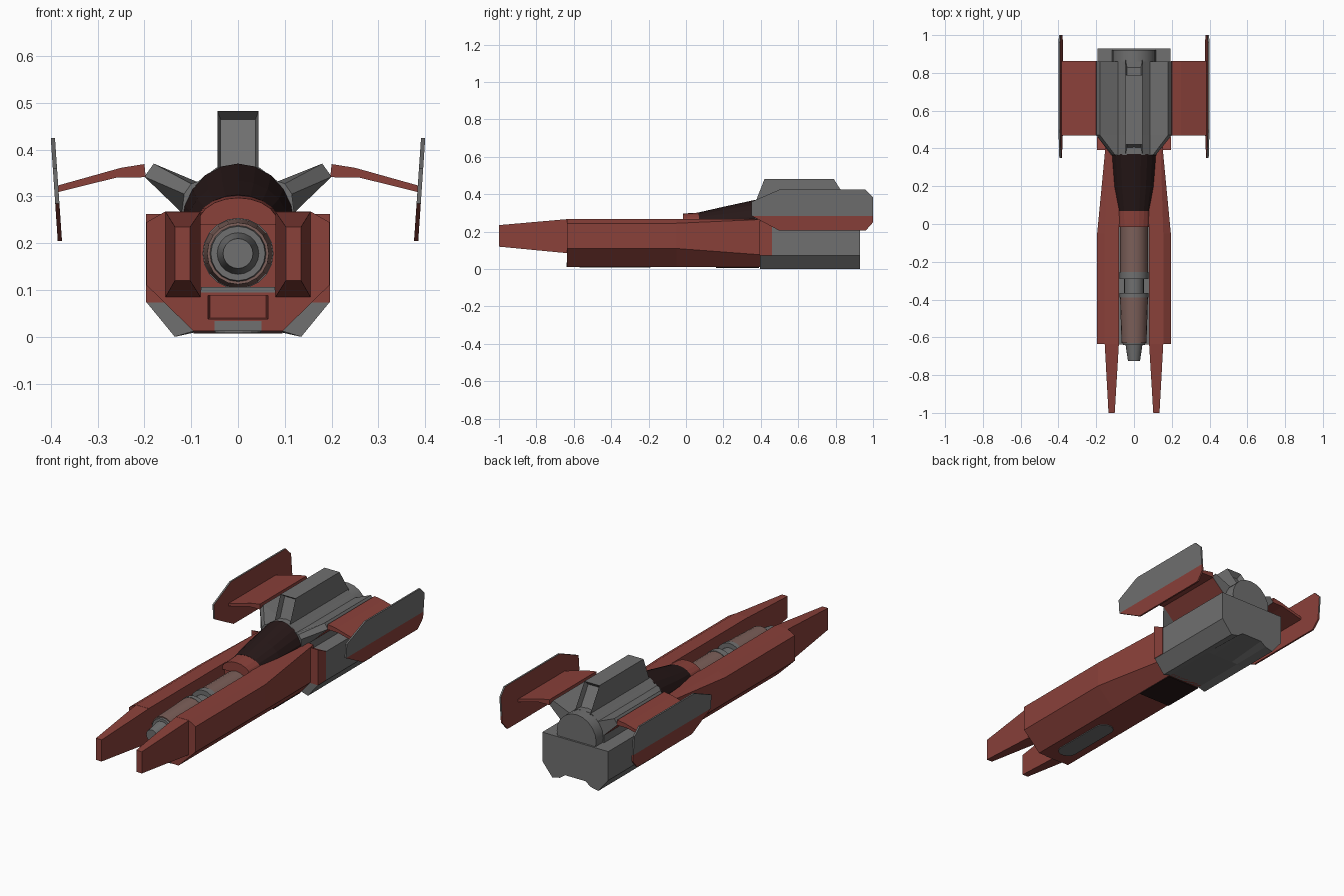
import bpy, bmesh, math
from mathutils import Matrix

if "Cube" in bpy.data.objects:
    bpy.data.objects.remove(bpy.data.objects["Cube"])


def material(name, rgb):
    m = bpy.data.materials.new(name)
    m.diffuse_color = (*rgb, 1)
    m.use_nodes = True
    m.node_tree.nodes["Principled BSDF"].inputs["Base Color"].default_value = m.diffuse_color
    return m


RED = material("dull red", (0.255, 0.052, 0.042))
GREY = material("grey", (0.16, 0.16, 0.16))
DARK = material("dark glass", (0.02, 0.009, 0.009))
BARREL = material("red grey", (0.20, 0.115, 0.10))


def finish(name, bm, mats):
    bmesh.ops.remove_doubles(bm, verts=bm.verts, dist=1e-5)
    bmesh.ops.recalc_face_normals(bm, faces=bm.faces)
    me = bpy.data.meshes.new(name)
    bm.to_mesh(me)
    bm.free()
    ob = bpy.data.objects.new(name, me)
    bpy.context.collection.objects.link(ob)
    for m in mats:
        me.materials.append(m)
    return ob


def skin(bm, rings):
    """Join rings of points with quads and cap both ends."""
    vs = [[bm.verts.new(p) for p in r] for r in rings]
    n = len(vs[0])
    for a, b in zip(vs, vs[1:]):
        for i in range(n):
            j = (i + 1) % n
            bm.faces.new((a[i], a[j], b[j], b[i]))
    bm.faces.new(vs[0])
    bm.faces.new(vs[-1][::-1])


def loft(name, sections, *mats):
    """Sections are (y, [(x, z), ...])."""
    bm = bmesh.new()
    skin(bm, [[(x, y, z) for x, z in pts] for y, pts in sections])
    return finish(name, bm, mats)


def sym(pts):
    """Complete a half profile across x = 0."""
    return pts + [(-x, z) for x, z in reversed(pts) if x > 1e-6]


def rect(x0, x1, z0, z1):
    return [(x0, z0), (x1, z0), (x1, z1), (x0, z1)]


def box(name, x0, x1, y0, y1, z0, z1, mat):
    r = rect(x0, x1, z0, z1)
    return loft(name, [(y0, r), (y1, r)], mat)


def arch(w, base, top, n=10):
    return [(w * math.cos(math.pi * i / n), base + (top - base) * math.sin(math.pi * i / n))
            for i in range(n + 1)]


def mirror(ob):
    me = ob.data.copy()
    me.transform(Matrix.Scale(-1, 4, (1, 0, 0)))
    me.flip_normals()
    other = bpy.data.objects.new(ob.name.replace("right", "left"), me)
    bpy.context.collection.objects.link(other)


# Long lower hull with an open channel on top
def hull(x, top, low):
    return sym([(0, 0.012), (0.095, 0.012), (x, low), (x, top),
                (min(0.155, x - 0.01), 0.268), (0.08, 0.268), (0.08, 0.1)])


body = loft("hull", [(-0.635, hull(0.195, 0.245, 0.11)), (-0.05, hull(0.195, 0.245, 0.11)),
                     (0.42, hull(0.15, 0.266, 0.075))], RED)

# Slot in the hull front, cut out
slot = loft("slot_cutter", [(-0.7, rect(-0.07, 0.07, 0.035, 0.088)),
                            (-0.58, rect(-0.06, 0.06, 0.04, 0.088))], RED)
slot.hide_render = True
slot.hide_viewport = True
cut = body.modifiers.new("slot", "BOOLEAN")
cut.operation = "DIFFERENCE"
cut.object = slot
box("channel_floor", -0.079, 0.079, -0.637, 0, 0.095, 0.106, GREY)
box("front_chin_plate", -0.05, 0.05, -0.638, -0.633, 0.012, 0.034, GREY)

# Forward prongs
mirror(loft("right_prong", [(-1.0, rect(0.102, 0.135, 0.12, 0.235)),
                            (-0.635, rect(0.08, 0.155, 0.085, 0.267))], RED))

# Belly details
box("belly_dark_panel", -0.095, 0.095, 0.16, 0.39, 0.007, 0.014, DARK)
bm = bmesh.new()
oval = []
for i in range(16):
    a = math.tau * (i + 0.5) / 16
    oval.append((0.05 * math.cos(a), -0.38 + 0.05 * math.sin(a) + (0.14 if math.sin(a) > 0 else -0.14)))
skin(bm, [[(x, y, z) for x, y in oval] for z in (0.008, 0.014)])
finish("belly_oval_panel", bm, [GREY])

# Cannon between the prongs, stacked from turned pieces
AXIS = 0.178


def turned(name, y0, r0, y1, r1, mat, z=AXIS, n=20):
    def circle(r):
        return [(r * math.cos(math.tau * i / n), z + r * math.sin(math.tau * i / n)) for i in range(n)]
    ob = loft(name, [(y0, circle(r0)), (y1, circle(r1))], mat)
    bpy.ops.object.select_all(action="DESELECT")
    ob.select_set(True)
    bpy.context.view_layer.objects.active = ob
    bpy.ops.object.shade_smooth_by_angle(angle=math.radians(30))


for name, y0, r0, y1, r1, mat in [
        ("cannon_muzzle", -0.725, 0.032, -0.63, 0.046, GREY),
        ("cannon_muzzle_ring", -0.64, 0.058, -0.62, 0.062, GREY),
        ("cannon_front_barrel", -0.63, 0.066, -0.39, 0.074, BARREL),
        ("cannon_front_ring", -0.39, 0.076, -0.365, 0.076, GREY),
        ("cannon_neck", -0.365, 0.052, -0.29, 0.052, GREY),
        ("cannon_rear_ring", -0.29, 0.076, -0.255, 0.076, GREY),
        ("cannon_rear_barrel", -0.255, 0.073, 0.01, 0.073, BARREL)]:
    turned(name, y0, r0, y1, r1, mat)

# Cockpit
box("cockpit_base", -0.085, 0.085, 0, 0.42, 0.09, 0.267, RED)
loft("canopy_front_frame", [(-0.015, arch(0.086, 0.24, 0.297)), (0.07, arch(0.09, 0.24, 0.302))], RED)
loft("canopy", [(0.068, arch(0.088, 0.24, 0.303)), (0.2, arch(0.108, 0.24, 0.333)),
                (0.37, arch(0.12, 0.24, 0.37))], DARK)

# Rear engine block, with a shallow notch under the tail
low = [(0.194, 0.225), (0.194, 0.072), (0.135, 0.0)]
loft("engine_block", [(0.395, sym([(0, 0.225)] + low + [(0.095, 0.012), (0.06, 0.012), (0, 0.012)])),
                      (0.7, sym([(0, 0.225)] + low + [(0.095, 0.012), (0.06, 0.012), (0, 0.012)])),
                      (0.93, sym([(0, 0.225)] + low + [(0.09, 0.01), (0.06, 0.032), (0, 0.032)]))], GREY)
loft("collar", [(0.392, rect(-0.196, 0.196, 0.073, 0.262)),
                (0.46, rect(-0.196, 0.196, 0.073, 0.228))], RED)
turned("upper_engine_tube", 0.36, 0.116, 0.92, 0.116, GREY, z=0.25)

# Shoulders that carry the wings, red underneath
full = sym([(0, 0.365), (0.045, 0.362), (0.085, 0.33), (0.18, 0.37), (0.2, 0.342),
            (0.12, 0.265), (0.12, 0.215), (0, 0.215)])
narrow = sym([(0, 0.365), (0.045, 0.362), (0.085, 0.332), (0.1, 0.327), (0.115, 0.305),
              (0.12, 0.265), (0.12, 0.215), (0, 0.215)])
shoulders = loft("shoulders", [(0.365, narrow), (0.47, full), (0.86, full)], GREY, RED)
for f in shoulders.data.polygons:
    if f.normal.z < -0.3 and abs(f.center.x) > 0.1 and f.center.y > 0.5:
        f.material_index = 1

# Wings
wing = [(0.18, 0.37), (0.2, 0.369), (0.25, 0.361), (0.389, 0.322), (0.389, 0.308), (0.26, 0.34), (0.197, 0.341)]
mirror(loft("right_wing", [(0.468, wing[1:]), (0.862, wing[1:])], RED))


# Wing-tip fins: grey outside, red inside and along the bottom
def fin(name, outline):
    bm = bmesh.new()

    def outer(z):
        return 0.385 + (z - 0.205) * 0.068
    skin(bm, [[(outer(z) - t, y, z) for y, z in outline] for t in (0.009, 0)])
    ob = finish(name, bm, [GREY, RED])
    for f in ob.data.polygons:
        if f.normal.x < -0.5 or f.center.z < 0.284:
            f.material_index = 1
    mirror(ob)


fin("right_fin_upper", [(0.35, 0.285), (0.35, 0.36), (0.5, 0.425), (0.96, 0.425), (1.0, 0.385), (1.0, 0.285)])
fin("right_fin_lower", [(0.35, 0.285), (0.5, 0.205), (0.96, 0.205), (1.0, 0.25), (1.0, 0.285)])

# Dorsal spine with recessed openings at both ends
bm = bmesh.new()
side = [(0.37, 0.355), (0.42, 0.482), (0.79, 0.482), (0.87, 0.355)]
skin(bm, [[(x, y, z) for y, z in side] for x in (-0.044, 0.044)])
bmesh.ops.recalc_face_normals(bm, faces=bm.faces)
bm.normal_update()
for f in [f for f in bm.faces if abs(f.normal.y) > 0.5]:
    bmesh.ops.inset_individual(bm, faces=[f], thickness=0.01, depth=-0.03)
finish("dorsal_spine", bm, [GREY])
